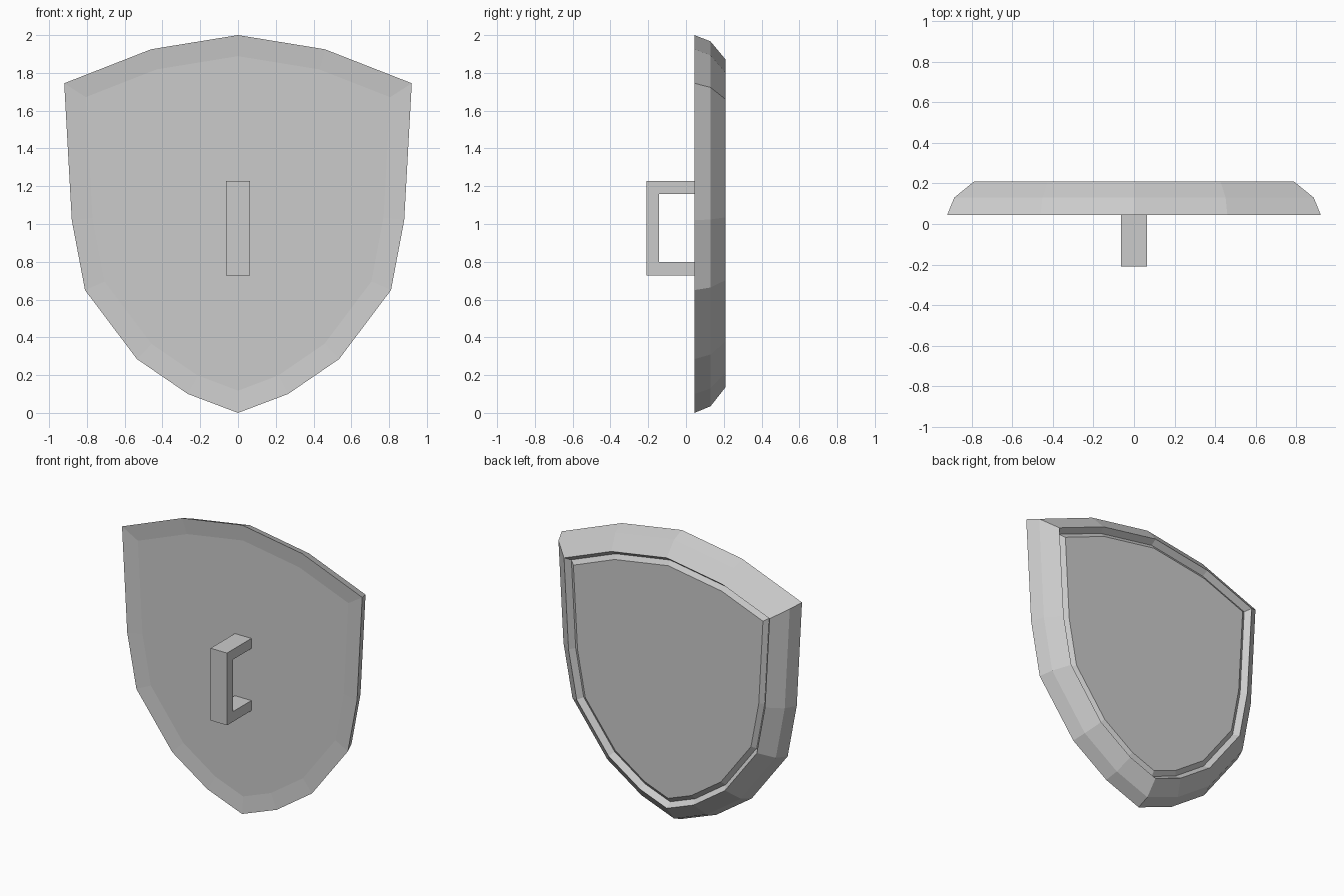
import bpy, bmesh
from mathutils import Vector

if "Cube" in bpy.data.objects:
    bpy.data.objects.remove(bpy.data.objects["Cube"])


def make_object(name, bm):
    bmesh.ops.recalc_face_normals(bm, faces=bm.faces)
    mesh = bpy.data.meshes.new(name)
    bm.to_mesh(mesh)
    bm.free()
    obj = bpy.data.objects.new(name, mesh)
    bpy.context.collection.objects.link(obj)
    return obj


def inset(points, t):
    """Move a clockwise closed outline inwards by distance t with mitred corners."""
    result = []
    for i, p in enumerate(points):
        a = (p - points[i - 1]).normalized()
        b = (points[(i + 1) % len(points)] - p).normalized()
        na, nb = Vector((a.y, -a.x)), Vector((b.y, -b.x))
        result.append(p + (na + nb) * t / (1 + na.dot(nb)))
    return result


# Shield outline: right half, mirrored to the left (clockwise from the top)
half = [(0, 2), (0.46, 1.925), (0.92, 1.745), (0.88, 1.02),
        (0.81, 0.65), (0.535, 0.285), (0.265, 0.10), (0, 0)]
outline = [Vector(p) for p in half + [(-x, z) for x, z in half[-2:0:-1]]]

# Cross-section from dished front face, round the rim, to the grooved back panel
section = [(0.11, 0.056), (0, 0.045), (0.033, 0.13), (0.128, 0.21),
           (0.157, 0.173), (0.187, 0.195)]  # (inset, y)

# Shield body
bm = bmesh.new()
rings = [[bm.verts.new((p.x, y, p.y)) for p in inset(outline, t)]
         for t, y in section]
n = len(outline)
for r0, r1 in zip(rings, rings[1:]):
    for i in range(n):
        j = (i + 1) % n
        bm.faces.new((r0[i], r0[j], r1[j], r1[i]))
bm.faces.new(rings[0])
bm.faces.new(rings[-1])
make_object("shield_body", bm)

# Grip handle: C-shaped profile extruded sideways
grip = [(0.057, 1.228), (-0.21, 1.228), (-0.21, 0.728), (0.057, 0.728),
        (0.057, 0.798), (-0.142, 0.798), (-0.142, 1.158), (0.057, 1.158)]
bm = bmesh.new()
face = bm.faces.new([bm.verts.new((-0.063, y, z)) for y, z in grip])
ext = bmesh.ops.extrude_face_region(bm, geom=[face], use_keep_orig=True)
bmesh.ops.translate(bm, vec=(0.126, 0, 0),
                    verts=[v for v in ext["geom"] if isinstance(v, bmesh.types.BMVert)])
make_object("grip_handle", bm)
